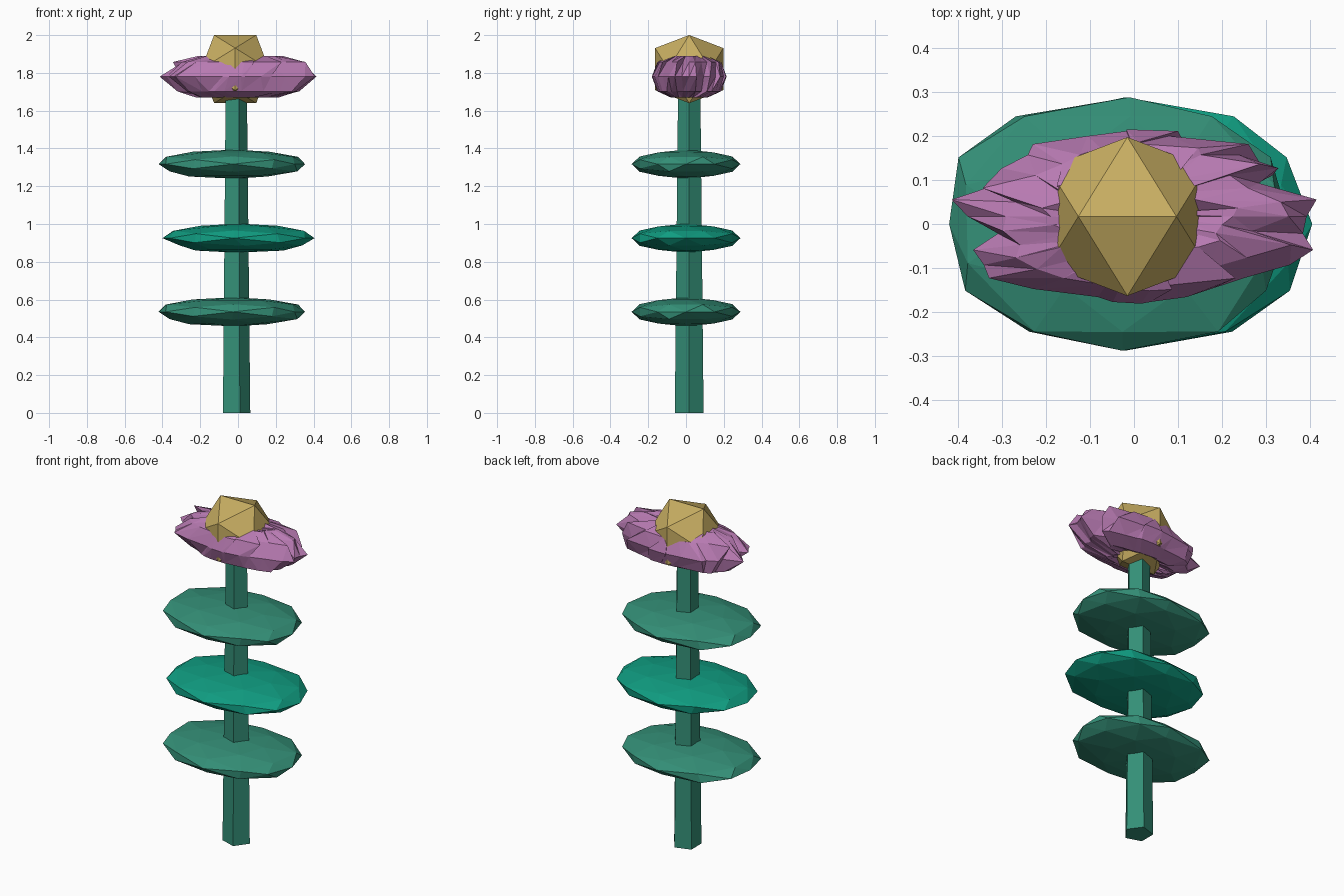
import bpy, bmesh, math, random
from mathutils import Vector

if "Cube" in bpy.data.objects:
    bpy.data.objects.remove(bpy.data.objects["Cube"])


def material(name, rgb):
    m = bpy.data.materials.new(name)
    m.diffuse_color = (*rgb, 1)
    m.use_nodes = True
    m.node_tree.nodes["Principled BSDF"].inputs["Base Color"].default_value = m.diffuse_color
    return m


def finish(name, bm, mat):
    bmesh.ops.recalc_face_normals(bm, faces=bm.faces)
    me = bpy.data.meshes.new(name)
    bm.to_mesh(me)
    bm.free()
    me.materials.append(mat)
    ob = bpy.data.objects.new(name, me)
    bpy.context.collection.objects.link(ob)
    return ob


def icosahedron(split):
    """Unit icosahedron with an edge on top, optionally split once."""
    bm = bmesh.new()
    a, b = 0.5257, 0.8507
    pts = []
    for s in (-1, 1):
        for t in (-1, 1):
            pts += [Vector((s * a, 0, t * b)), Vector((0, s * b, t * a)),
                    Vector((s * b, t * a, 0))]
    if split:
        pts += [(p + q).normalized() for i, p in enumerate(pts)
                for q in pts[:i] if (p - q).length < 1.1]
    for p in pts:
        bm.verts.new(p)
    bmesh.ops.convex_hull(bm, input=bm.verts[:])
    return bm


green = material("stem_green", (0.034, 0.275, 0.184))
bright = material("bright_leaf_green", (0.005, 0.337, 0.22))
purple = material("petal_purple", (0.479, 0.195, 0.445))
gold = material("centre_gold", (0.578, 0.423, 0.122))
CX, CY = -0.015, 0.017

# Five-sided tapering stem
bm = bmesh.new()
rings = []
for r, z in ((0.08, 0), (0.062, 1.72)):
    angles = [2 * math.pi * i / 5 for i in range(5)]
    rings.append([bm.verts.new((CX + r * math.cos(t), CY + r * math.sin(t), z))
                  for t in angles])
    bm.faces.new(rings[-1])
for i in range(5):
    k = (i + 1) % 5
    bm.faces.new((rings[0][i], rings[0][k], rings[1][k], rings[1][i]))
finish("stem", bm, green)


# Flattened faceted leaf discs with slightly uneven outlines
def leaf(name, z, lo, hi, seed, mat):
    rng = random.Random(seed)
    bm = icosahedron(True)
    for v in bm.verts:
        x, y, h = v.co
        k = 1.05 if 0.2 < abs(h) < 0.4 else 1
        px = (lo + hi) / 2 + 0.405 * k * x + rng.uniform(-0.025, 0.025)
        v.co = (min(max(px, lo), hi), 0.288 * k * y, z + 0.077 * h)
    finish(name, bm, mat)


leaf("lower_leaf", 0.535, -0.42, 0.355, 3, green)
leaf("middle_leaf", 0.925, -0.40, 0.405, 8, bright)
leaf("upper_leaf", 1.317, -0.42, 0.355, 3, green)

# Spiky petal ring: oval ring whose points are shifted sideways
rng = random.Random(5)
N, M = 32, 8
bm = bmesh.new()
rings = []
for i in range(N):
    u = 2 * math.pi * i / N
    ring = []
    for j in range(M):
        w = 2 * math.pi * j / M
        d = 0.098 + 0.1 * math.cos(w)
        x = 1.9 * d * math.cos(u) + rng.uniform(-0.065, 0.065)
        ring.append(bm.verts.new((min(max(x, -0.42), 0.415),
                                  CY + d * math.sin(u),
                                  1.78 + 0.11 * math.sin(w))))
    rings.append(ring)
for i in range(N):
    p, q = rings[i], rings[(i + 1) % N]
    for j in range(M):
        k = (j + 1) % M
        bm.faces.new((p[j], q[j], q[k]))
        bm.faces.new((p[j], q[k], p[k]))
finish("petals", bm, purple)

# Faceted flower centre
bm = icosahedron(False)
for v in bm.verts:
    v.co = v.co * 0.212 + Vector((CX, CY, 1.82))
finish("flower_centre", bm, gold)
